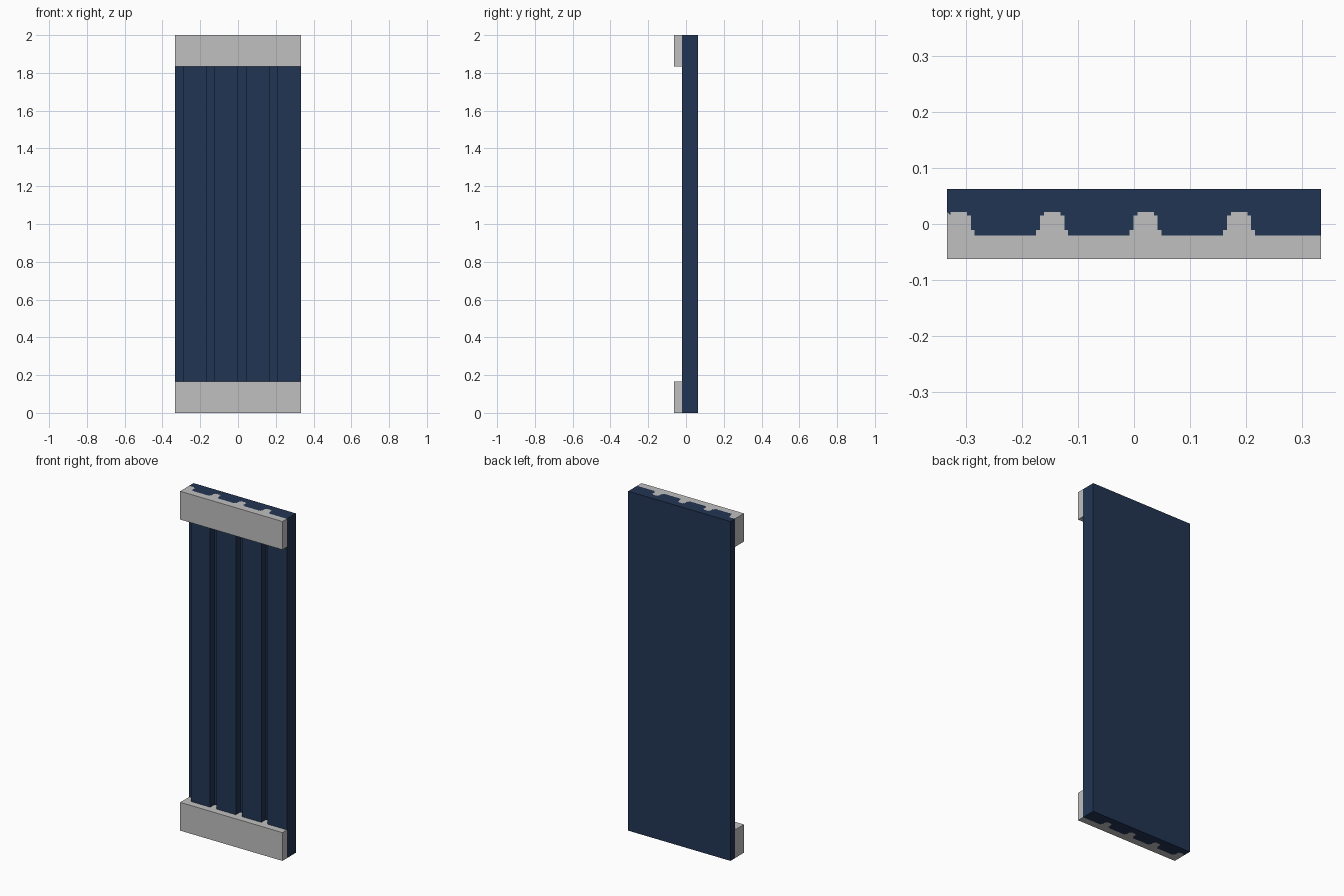
import bpy, bmesh

if "Cube" in bpy.data.objects:
    bpy.data.objects.remove(bpy.data.objects["Cube"])

W, D, H = 1 / 3, 0.0625, 2.0        # half width, half depth, height
RAIL = 1 / 6                        # rail height
FRONT, FLOOR = -0.0208, 0.0215      # panel front, groove floor
CENTRES = [-W + 1 / 48 + i / 6 for i in range(4)]


def material(name, col):
    m = bpy.data.materials.new(name)
    m.diffuse_color = (*col, 1)
    m.use_nodes = True
    m.node_tree.nodes["Principled BSDF"].inputs["Base Color"].default_value = m.diffuse_color
    return m


blue = material("dark blue", (0.0160, 0.0356, 0.0865))
grey = material("light grey", (0.527, 0.527, 0.527))


def groove_line(steps):
    """Front edge of the panel, left to right, dipping into each groove.
    steps: (half width, y) pairs from the mouth inwards."""
    pts = [(-W, FRONT)]
    for c in CENTRES:
        side, y = [], FRONT
        for hw, y2 in steps:
            side += [(hw, y), (hw, y2)]
            y = y2
        pts += [(max(c - hw, -W), yy) for hw, yy in side]
        pts += [(c + hw, yy) for hw, yy in reversed(side)]
    pts.append((W, FRONT))
    out = []
    for p in pts:                   # drop the folded points at the left end
        if p[0] <= -W + 1e-6:
            out = [(-W, FLOOR)]
        elif not out or p != out[-1]:
            out.append(p)
    return out


def prisms(name, parts, mat):
    bm = bmesh.new()
    for pts, z0, z1 in parts:
        f = bm.faces.new([bm.verts.new((x, y, z0)) for x, y in pts])
        r = bmesh.ops.extrude_face_region(bm, geom=[f])
        vs = [v for v in r["geom"] if isinstance(v, bmesh.types.BMVert)]
        bmesh.ops.translate(bm, verts=vs, vec=(0, 0, z1 - z0))
    bmesh.ops.recalc_face_normals(bm, faces=bm.faces)
    me = bpy.data.meshes.new(name)
    bm.to_mesh(me)
    bm.free()
    me.materials.append(mat)
    ob = bpy.data.objects.new(name, me)
    bpy.context.collection.objects.link(ob)


plain = groove_line([(1 / 48, FLOOR)])
# stepped joint: left half-groove keeps only its right-hand steps
stepped = groove_line([(0.0285, -0.011), (0.0215, 0.0155), (0.0145, FLOOR)])
stepped = [(-W, FLOOR)] + [p for p in stepped if p[0] > -W + 1e-6]

back = [(W, D), (-W, D)]
front = [(W, -D), (-W, -D)]

# grooved panel: straight grooves in the middle, stepped joints at the ends
prisms("grooved_panel", [(stepped + back, 0, RAIL),
                         (plain + back, RAIL, H - RAIL),
                         (stepped + back, H - RAIL, H)], blue)

# end rails filling the grooves
prisms("bottom_rail", [(stepped + front, 0, RAIL)], grey)
prisms("top_rail", [(stepped + front, H - RAIL, H)], grey)
